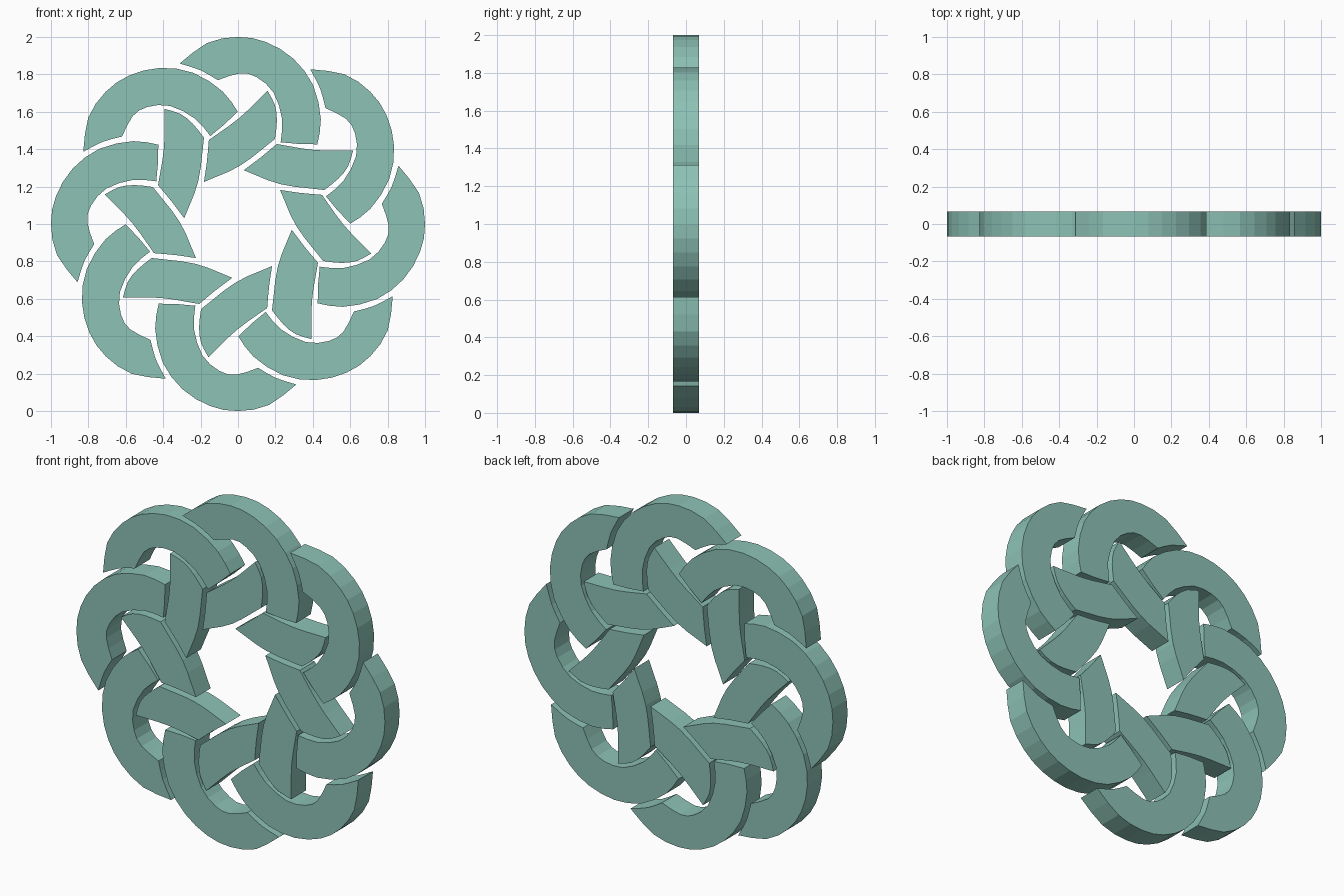
import bpy, bmesh, math
from mathutils import Vector, Matrix

if "Cube" in bpy.data.objects:
    bpy.data.objects.remove(bpy.data.objects["Cube"])

HALF = 0.068   # half thickness of the slab
COUNT = 8      # rotational repeats

teal = bpy.data.materials.new("teal")
teal.diffuse_color = (0.265, 0.539, 0.463, 1)
teal.use_nodes = True
teal.node_tree.nodes["Principled BSDF"].inputs["Base Color"].default_value = teal.diffuse_color


def smooth_edge(points, steps):
    """Sample a Catmull-Rom curve through the points, leaving out the last one."""
    p = [Vector(q) for q in points]
    p = [2 * p[0] - p[1]] + p + [2 * p[-1] - p[-2]]
    out = []
    for i in range(1, len(p) - 2):
        a, b, c, d = p[i - 1:i + 3]
        for s in range(steps):
            t = s / steps
            out.append(0.5 * (2 * b + (c - a) * t + (2 * a - 5 * b + 4 * c - d) * t ** 2
                              + (3 * b - a - 3 * c + d) * t ** 3))
    return out


def strand(name, edges, index):
    """Extrude an outline made of curved edges and turn it about the knot centre."""
    outline = [v for pts, steps in edges for v in smooth_edge(pts, steps)]
    bm = bmesh.new()
    face = bm.faces.new([bm.verts.new((v.x, -HALF, v.y)) for v in outline])
    ext = bmesh.ops.extrude_face_region(bm, geom=[face])
    verts = [g for g in ext["geom"] if isinstance(g, bmesh.types.BMVert)]
    bmesh.ops.translate(bm, verts=verts, vec=(0, 2 * HALF, 0))
    bmesh.ops.recalc_face_normals(bm, faces=bm.faces)
    turn = Matrix.Rotation(math.tau * index / COUNT, 4, 'Y')
    bm.transform(Matrix.Translation((0, 0, 1)) @ turn)
    mesh = bpy.data.meshes.new(name)
    bm.to_mesh(mesh)
    bm.free()
    mesh.materials.append(teal)
    bpy.context.collection.objects.link(bpy.data.objects.new(name, mesh))


# Outer loop: outer rim, lower cut, inner rim, left cut
loop_edges = [
    ([(-0.312, 0.858), (-0.165, 0.968), (0, 1.0), (0.15, 0.973), (0.295, 0.885),
      (0.402, 0.742), (0.443, 0.56), (0.424, 0.426)], 2),
    ([(0.424, 0.426), (0.325, 0.428), (0.228, 0.437)], 1),
    ([(0.228, 0.437), (0.236, 0.56), (0.19, 0.703), (0.1, 0.785), (0.01, 0.806), (-0.108, 0.769)], 2),
    ([(-0.108, 0.769), (-0.2, 0.822), (-0.312, 0.858)], 2),
]

# Inner band: upper edge, left cut, lower edge, right cut
band_edges = [
    ([(0.158, 0.712), (0.007, 0.567), (-0.156, 0.449)], 3),
    ([(-0.156, 0.449), (-0.166, 0.335), (-0.182, 0.225)], 2),
    ([(-0.182, 0.225), (0.01, 0.311), (0.198, 0.455)], 3),
    ([(0.198, 0.455), (0.208, 0.55), (0.198, 0.635), (0.158, 0.712)], 2),
]

for i in range(COUNT):
    strand(f"outer_loop_{i + 1}", loop_edges, i)
    strand(f"inner_band_{i + 1}", band_edges, i)
